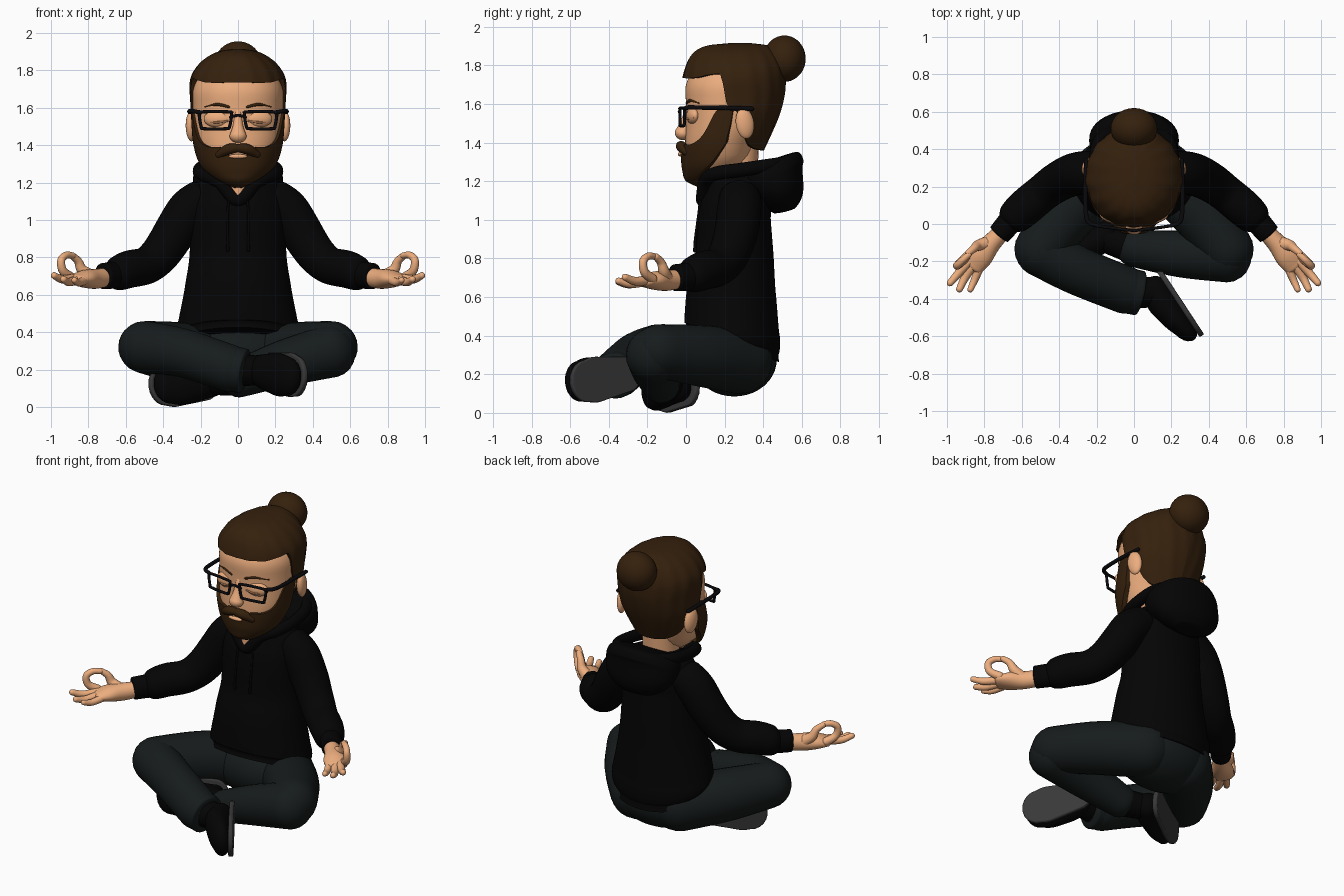
import bpy, math
from mathutils import Vector

if "Cube" in bpy.data.objects:
    bpy.data.objects.remove(bpy.data.objects["Cube"])


def material(name, rgb):
    m = bpy.data.materials.new(name)
    m.diffuse_color = (*rgb, 1)
    m.use_nodes = True
    m.node_tree.nodes["Principled BSDF"].inputs["Base Color"].default_value = m.diffuse_color
    return m


SKIN = material("skin", (.84, .42, .21))
LID = material("eyelash", (.5, .22, .1))
HAIR = material("hair", (.036, .015, .004))
BLACK = material("black_cloth", (.0012, .0012, .0014))
PANTS = material("trousers", (.008, .011, .011))
SOLE = material("sole", (.04, .04, .04))
FRAME = material("glasses", (.003, .003, .004))


def mesh(name, verts, faces, mat):
    me = bpy.data.meshes.new(name)
    me.from_pydata(verts, [], faces)
    me.materials.append(mat)
    for p in me.polygons:
        p.use_smooth = True
    me.set_sharp_from_angle(angle=math.radians(50))
    ob = bpy.data.objects.new(name, me)
    bpy.context.collection.objects.link(ob)
    return ob


def ball(name, loc, size, mat, rot=(0, 0, 0)):
    bpy.ops.mesh.primitive_uv_sphere_add(segments=32, ring_count=20, location=loc, rotation=rot)
    ob = bpy.context.object
    ob.name, ob.scale = name, size
    ob.data.materials.append(mat)
    bpy.ops.object.shade_smooth()


def sweep(name, pts, mat, ref=(0, 0, 1), cap=1.0, n=24, sub=6, closed=False):
    """Elliptical tube through (x, y, z, side radius[, up radius]) points with domed ends."""
    P = [tuple(p) if len(p) == 5 else (*p, p[3]) for p in pts]
    m = len(P)
    at = (lambda i: P[i % m]) if closed else (lambda i: P[max(0, min(m - 1, i))])
    S = []
    for i in range(m if closed else m - 1):
        for k in range(sub):
            t = k / sub
            S.append([.5 * (2 * b + (c - a) * t + (2 * a - 5 * b + 4 * c - d) * t * t
                            + (3 * b - a - 3 * c + d) * t ** 3)
                      for a, b, c, d in zip(at(i - 1), at(i), at(i + 1), at(i + 2))])
    if not closed:
        S.append(list(P[-1]))
    N = len(S)
    rings = []
    for i, s in enumerate(S):
        lo, hi = (S[i - 1], S[(i + 1) % N]) if closed else (S[max(0, i - 1)], S[min(N - 1, i + 1)])
        d = (Vector(hi[:3]) - Vector(lo[:3])).normalized()
        rings.append((Vector(s[:3]), d, s[3], s[4]))
    if cap and not closed:
        def dome(r, sign):
            c, d, a, b = r
            return [(c + d * sign * cap * a * math.sin(q), d, a * math.cos(q), b * math.cos(q))
                    for q in (.3, .6, .9, 1.2, 1.42, 1.54)]
        rings = dome(rings[0], -1)[::-1] + rings + dome(rings[-1], 1)
    V, F = [], []
    for c, d, a, b in rings:
        side = d.cross(Vector(ref)).normalized()
        up = side.cross(d)
        V += [c + side * a * math.cos(2 * math.pi * j / n) + up * b * math.sin(2 * math.pi * j / n)
              for j in range(n)]
    R = len(rings)
    for i in range(R if closed else R - 1):
        k = (i + 1) % R
        F += [(i * n + j, i * n + (j + 1) % n, k * n + (j + 1) % n, k * n + j) for j in range(n)]
    if not closed:
        F += [tuple(range(n))[::-1], tuple(range((R - 1) * n, R * n))]
    return mesh(name, V, F, mat)


def curve(table, x):
    """Smooth lookup of a row table keyed on its first column."""
    x = max(table[0][0], min(table[-1][0], x))
    i = next((i for i in range(len(table) - 1) if x <= table[i + 1][0]), len(table) - 2)
    t = (x - table[i][0]) / (table[i + 1][0] - table[i][0])

    def slope(j, c):
        a, b = table[max(0, j - 1)], table[min(len(table) - 1, j + 1)]
        return (b[c] - a[c]) / (b[0] - a[0]) * (table[i + 1][0] - table[i][0])
    return [(2*t**3 - 3*t*t + 1) * table[i][c] + (t**3 - 2*t*t + t) * slope(i, c)
            + (3*t*t - 2*t**3) * table[i + 1][c] + (t**3 - t*t) * slope(i + 1, c)
            for c in range(1, len(table[0]))]


def shell(name, table, low, high, mat, span=180, ripple=0, rows=24, cols=96, e=.95):
    """Head-shaped skin from table (z, front y, back y, half width) between two edge lines."""
    V = []
    for r in range(-1, rows + 1):
        t = max(0, min(1, r / (rows - 1)))
        for c in range(cols + 1):
            deg = -span + 2 * span * c / cols
            a = math.radians(deg)
            z0, z1 = curve(low, abs(deg))[0], curve(high, abs(deg))[0]
            z = z0 + (z1 - z0) * math.sin(t * math.pi / 2)
            yf, yb, w = curve(table, z)
            x = w * math.copysign(abs(math.sin(a)) ** e, math.sin(a))
            y = (yf + yb) / 2 - (yb - yf) / 2 * math.copysign(abs(math.cos(a)) ** e, math.cos(a))
            k = 1 + ripple * math.sin(16 * abs(a) + 9 * z)
            if r in (-1, rows) or (span < 180 and c in (0, cols)):
                k = .88                                   # tuck the rim inward
            V.append((x * k, .25 + (y - .25) * k, z))
    m = cols + 1
    F = [(r*m + c, r*m + c + 1, (r+1)*m + c + 1, (r+1)*m + c) for r in range(rows + 1) for c in range(cols)]
    if span == 180:
        F += [tuple(range((rows + 1) * m, (rows + 2) * m - 1)), tuple(range(cols))[::-1]]
    return mesh(name, V, F, mat)


# head, hair and beard
flat = lambda z: [(0, z), (180, z)]
shell("head", [(1.22, .03, .22, .08), (1.3, 0, .32, .17), (1.4, -.005, .36, .215), (1.5, 0, .42, .235),
               (1.6, 0, .45, .24), (1.7, 0, .46, .24), (1.8, .05, .45, .2)], flat(1.22), flat(1.8), SKIN)
shell("hair", [(1.35, .04, .4, .16), (1.45, 0, .445, .215), (1.55, -.01, .485, .247), (1.65, -.015, .51, .254),
               (1.72, -.02, .515, .258), (1.78, -.008, .51, .245), (1.84, .017, .49, .203),
               (1.88, .055, .46, .15), (1.905, .12, .42, .09), (1.915, .22, .34, .02)],
      [(0, 1.735), (40, 1.735), (70, 1.755), (77, 1.74), (84, 1.59), (95, 1.56), (104, 1.5), (115, 1.41),
       (135, 1.37), (180, 1.36)], flat(1.915), HAIR, ripple=.01, rows=32)
shell("beard", [(1.17, .06, .14, .03), (1.2, .0, .24, .1), (1.25, -.018, .32, .17), (1.3, -.025, .37, .208),
                (1.4, -.025, .39, .238), (1.5, -.02, .43, .248), (1.6, -.02, .46, .252)],
      [(0, 1.175), (40, 1.175), (60, 1.22), (80, 1.3), (100, 1.42)],
      [(0, 1.335), (10, 1.34), (20, 1.385), (45, 1.395), (62, 1.44), (78, 1.57), (100, 1.58)], HAIR, span=98)
ball("hair_bun", (0, .51, 1.835), (.125, .11, .12), HAIR)
sweep("neck", [(0, .24, 1.1, .12), (0, .26, 1.25, .11), (0, .27, 1.42, .11)], SKIN, ref=(0, 1, 0))
sweep("nose", [(0, .018, 1.58, .02), (0, -.001, 1.51, .026), (0, -.018, 1.45, .046, .04)], SKIN, ref=(0, 1, 0),
      cap=.8)
ball("lower_lip", (0, -.028, 1.34), (.05, .014, .012), SKIN)
for s in (-1, 1):
    ball("ear", (s * .25, .305, 1.5), (.028, .048, .08), SKIN, (.15, 0, s * .25))
    ball("eyelid", (s * .112, .036, 1.54), (.072, .032, .045), SKIN, (0, 0, s * .2))
    sweep("eyelash", [(s * .05, .008, 1.53, .005), (s * .115, .006, 1.522, .006), (s * .175, .04, 1.53, .005)],
          LID, n=8)
    sweep("eyebrow", [(s * .05, .005, 1.605, .007), (s * .11, .025, 1.618, .009), (s * .175, .07, 1.605, .006)],
          HAIR, n=10)
    sweep("moustache", [(0, -.028, 1.385, .022), (s * .05, -.022, 1.378, .028), (s * .1, .005, 1.35, .02)], HAIR)

    # glasses
    rim = [(.035, 1.565), (.05, 1.578), (.19, 1.578), (.207, 1.565), (.197, 1.5), (.182, 1.488), (.065, 1.488),
           (.045, 1.5)]
    sweep("glasses_rim", [(s * x, -.032 + .6 * x * x, z, .0085) for x, z in rim], FRAME, ref=(0, 1, 0),
          n=10, closed=True)
    sweep("glasses_temple", [(s * .2, -.008, 1.575, .011), (s * .243, .01, 1.582, .012), (s * .257, .06, 1.582, .012),
                             (s * .26, .2, 1.58, .012), (s * .255, .34, 1.575, .012)], FRAME, n=10)
sweep("glasses_bridge", [(-.04, -.03, 1.55, .008), (0, -.035, 1.56, .008), (.04, -.03, 1.55, .008)], FRAME, n=10)

# hoodie body with a hem that drops towards the back
torso = sweep("hoodie_body", [(0, .27, 1.25, .13, .11), (0, .275, 1.2, .21, .15), (0, .265, 1.1, .245, .18),
              (0, .25, 1, .255, .19), (0, .25, .8, .26, .205), (0, .237, .65, .285, .23), (0, .237, .53, .315, .243),
              (0, .24, .475, .328, .248), (0, .24, .45, .316, .238), (0, .24, .425, .322, .243)],
              BLACK, ref=(0, 1, 0), cap=0, n=64)
for v in torso.data.vertices:
    if v.co.z < .7:
        v.co.z -= (.7 - v.co.z) / .27 * v.co.y * .33

# front pocket laid on the body
n = 16
pv = [((u / n * 2 - 1) * (.2 - .08 * max(0, w / n - .35)), -.2, .47 + .16 * w / n)
      for w in range(n + 1) for u in range(n + 1)]
pf = [(w*(n+1)+u, w*(n+1)+u+1, (w+1)*(n+1)+u+1, (w+1)*(n+1)+u) for w in range(n) for u in range(n)]
pocket = mesh("front_pocket", pv, pf, BLACK)
wrap = pocket.modifiers.new("wrap", 'SHRINKWRAP')
wrap.target, wrap.wrap_method, wrap.use_project_y = torso, 'PROJECT', True
wrap.wrap_mode, wrap.offset = 'ABOVE_SURFACE', .006
pocket.modifiers.new("thick", 'SOLIDIFY').thickness = .012

# hood bag, neckline and strings
sweep("hood", [(0, .51, 1.05, .11, .06), (0, .5, 1.09, .18, .105), (0, .48, 1.15, .228, .138),
               (0, .445, 1.22, .24, .178), (0, .428, 1.265, .228, .185), (0, .42, 1.285, .2, .175)],
      BLACK, ref=(0, 1, 0), cap=.08, n=48)
half = [(.095, .1, 1.2), (.18, .155, 1.24), (.208, .29, 1.26), (.175, .46, 1.285)]
loop = [(0, .085, 1.105)] + half + [(0, .555, 1.3)] + [(-x, y, z) for x, y, z in half[::-1]]
sweep("hood_rim", [(*p, .034, .036) for p in loop], BLACK, closed=True, n=16)
sweep("neck_opening", [(0, .074, 1.12, .01, .012), (0, .11, 1.25, .12, .045)], SKIN, ref=(0, 1, 0), cap=.2)
for s in (-1, 1):
    sweep("drawstring", [(s * .045, .075, 1.13, .007), (s * .055, .068, 1.05, .007), (s * .055, .048, .9, .007),
                         (s * .055, .046, .84, .009)], BLACK, ref=(0, 1, 0), n=8)

    # arms and hands
    def limb(name, pts, mat, **kw):
        sweep(name, [(s * p[0], *p[1:]) for p in pts], mat, **kw)
    limb("sleeve", [(.19, .28, 1.11, .11, .11), (.265, .275, 1.05, .115), (.335, .26, .94, .113),
                    (.415, .22, .82, .106), (.49, .165, .757, .1), (.58, .09, .737, .1), (.645, .03, .712, .09),
                    (.675, 0, .705, .062)], BLACK, cap=.5)
    limb("sleeve_cuff", [(.665, .01, .705, .066, .072), (.72, -.055, .7, .062, .07)], BLACK, cap=.15)
    limb("palm", [(.71, -.045, .692, .047, .05), (.765, -.105, .685, .053, .053), (.82, -.165, .685, .07, .047),
                  (.865, -.215, .68, .066, .029)], SKIN, cap=.4)
    for name, pts in {
        "middle_finger": [(.88, -.2, .687, .025), (.94, -.265, .683, .022), (.983, -.315, .703, .018)],
        "ring_finger": [(.86, -.22, .68, .025), (.905, -.29, .668, .022), (.933, -.348, .683, .018)],
        "little_finger": [(.825, -.235, .675, .023), (.853, -.3, .665, .02), (.875, -.35, .678, .016)],
        "index_finger": [(.895, -.175, .695, .026), (.937, -.215, .73, .023), (.945, -.222, .785, .021),
                         (.918, -.195, .812, .019), (.885, -.165, .81, .017)],
        "thumb": [(.79, -.105, .7, .038), (.835, -.115, .735, .029), (.855, -.13, .78, .022), (.885, -.155, .808, .018)],
    }.items():
        limb(name, pts, SKIN, n=14, ref=(.8 * s, .6, 0) if name in ("index_finger", "thumb") else (0, 0, 1))
    # thighs
    limb("thigh", [(.15, .28, .265, .168), (.34, .08, .295, .16), (.5, -.135, .32, .14)], PANTS)
ball("hips", (0, .25, .275), (.32, .22, .19), PANTS)

# crossed shins and ankles
sweep("front_shin", [(-.5, -.14, .32, .14), (-.3, -.25, .29, .13), (-.04, -.355, .205, .127)], PANTS, cap=.9)
sweep("front_trouser_hem", [(-.06, -.35, .21, .124), (.03, -.37, .192, .12)], PANTS, cap=.12)
sweep("front_ankle", [(-.02, -.365, .2, .09), (.1, -.365, .195, .08)], BLACK)
sweep("rear_shin", [(.5, -.17, .3, .142), (.25, -.16, .235, .125), (0, -.13, .15, .1)], PANTS, cap=.9)
sweep("rear_ankle", [(0, -.13, .145, .085), (-.17, -.07, .14, .075)], BLACK)


# shoes lying on their sides: heel point, toe direction, sole normal
def shoe(name, heel, along, normal):
    H, L, N = Vector(heel), Vector(along).normalized(), Vector(normal)
    N = (N - L * N.dot(L)).normalized()
    upper = [(.07, .08, .07), (.14, .095, .08), (.2, .106, .076), (.27, .115, .068), (.325, .106, .058)]
    sweep(name + "_upper", [(*(H + L * t - N * b), a, b) for t, a, b in upper], BLACK, ref=-N, n=32, cap=.85)
    base = [(.07, .092), (.14, .102), (.2, .11), (.27, .119), (.32, .11)]
    sole = sweep(name + "_sole", [(*(H + L * t), a, .02) for t, a in base], SOLE, ref=-N, n=32, cap=.9)
    # flatten the tread
    for v in sole.data.vertices:
        k = (v.co - H).dot(N)
        v.co += N * (max(-.014, min(.014, k * 4)) - k)


shoe("front_shoe", (.135, -.25, .21), (.21, -.32, -.055), (.85, .53, 0))
shoe("rear_shoe", (-.12, .055, .128), (-.3, -.19, -.012), (-.55, .8, -.1))
